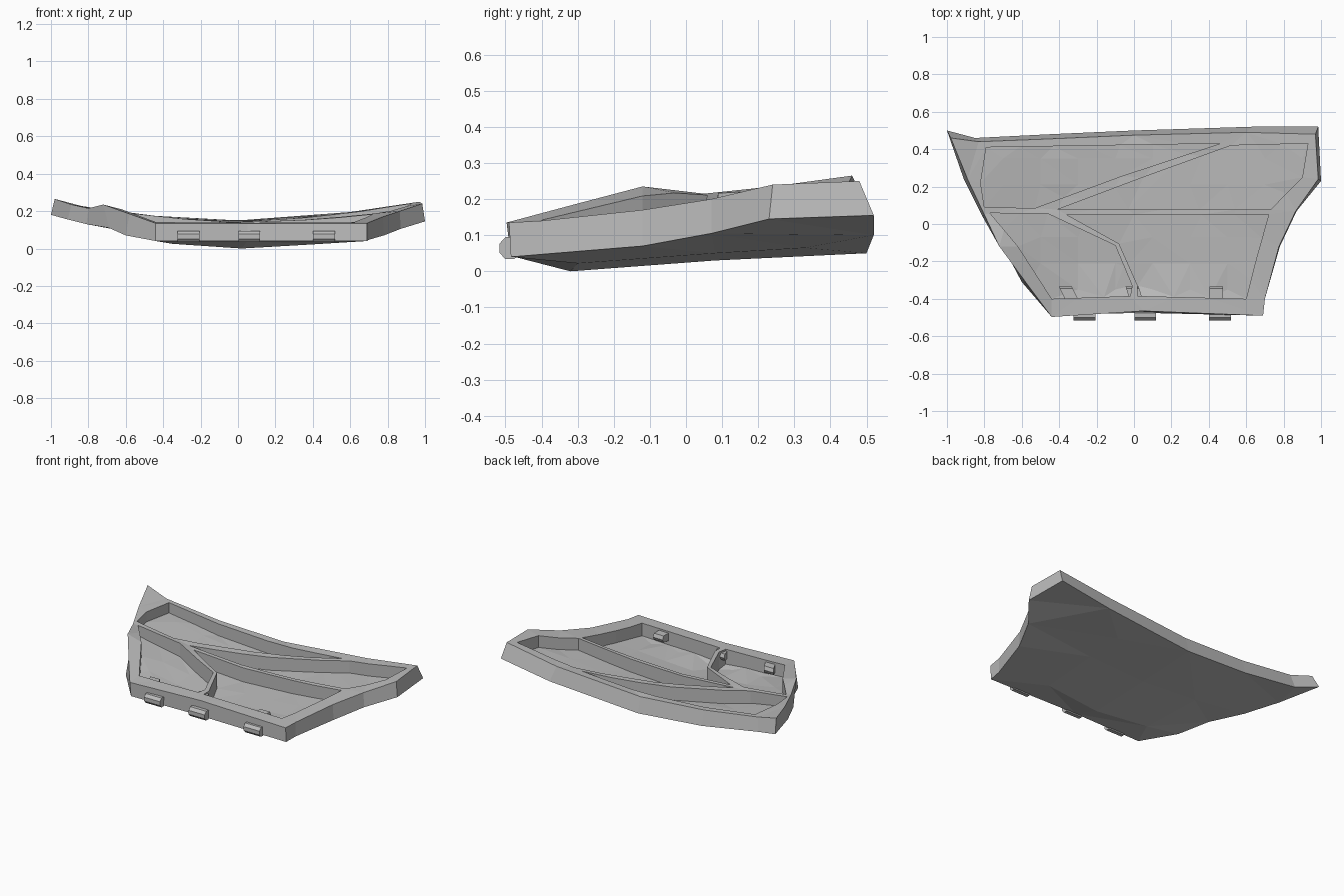
import bpy, bmesh, math
from mathutils import Vector
from mathutils.bvhtree import BVHTree
from mathutils.geometry import delaunay_2d_cdt

if "Cube" in bpy.data.objects:
    bpy.data.objects.remove(bpy.data.objects["Cube"])

grey = bpy.data.materials.new("plain grey")
grey.diffuse_color = (0.5, 0.5, 0.5, 1)
grey.use_nodes = True
grey.node_tree.nodes["Principled BSDF"].inputs["Base Color"].default_value = grey.diffuse_color

# Outer edge of the underside and of the rim, point for point
LOW = [(-.44, -.485, .04), (.05, -.475, .04), (.69, -.485, .04), (.70, -.40, .047), (.78, -.12, .07),
       (.87, .07, .105), (1.0, .23, .145), (.985, .52, .155), (.63, .52, .10), (0, .50, .05),
       (-.45, .48, .08), (-.85, .46, .14), (-1, .50, .18), (-.91, .24, .155), (-.81, .04, .13),
       (-.69, -.14, .11), (-.60, -.31, .07)]
TOP = [(-.44, -.497, .135), (.05, -.465, .135), (.69, -.49, .135), (.70, -.40, .14), (.775, -.12, .17),
       (.865, .07, .20), (.985, .24, .24), (.97, .48, .25), (.60, .49, .195), (0, .475, .15),
       (-.45, .455, .175), (-.83, .44, .225), (-.98, .46, .265), (-.89, .24, .235), (-.80, .05, .215),
       (-.72, -.12, .235), (-.58, -.31, .185)]
LOW_MID = [(.02, -.32, 0), (0, .08, .03), (.4, .08, .05), (-.4, .08, .055), (.4, -.3, .022),
           (-.35, -.3, .025), (.4, .33, .065)]
TOP_MID = [(0, .08, .14), (.4, .08, .155), (-.4, .08, .165), (.4, .33, .165)]
POCKETS = [
    [(-.80, .09), (-.53, .085), (-.07, .255), (.46, .43), (-.79, .41), (-.82, .22)],
    [(-.41, .077), (.73, .077), (.90, .25), (.93, .43), (.52, .42), (.05, .25)],
    [(.02, -.385), (.60, -.40), (.65, -.20), (.72, .05), (-.36, .05), (-.08, -.105), (.02, -.33)],
    [(-.77, .058), (-.62, -.12), (-.44, -.40), (-.02, -.385), (-.01, -.33), (-.10, -.115), (-.46, .055)],
]


def inside(p, loop):
    hit = False
    for a, b in zip(loop, loop[1:] + loop[:1]):
        if (a[1] > p[1]) != (b[1] > p[1]):
            if p[0] < (b[0] - a[0]) * (p[1] - a[1]) / (b[1] - a[1]) + a[0]:
                hit = not hit
    return hit


def divide(loop, step=.2):
    out = []
    for a, b in zip(loop, loop[1:] + loop[:1]):
        n = max(1, math.ceil(math.dist(a, b) / step))
        out += [(a[0] + (b[0] - a[0]) * i / n, a[1] + (b[1] - a[1]) * i / n) for i in range(n)]
    return out


def fill(outline, holes=(), extra=()):
    """Flat triangles filling an outline around holes."""
    pts, edges = [], []
    for loop in [outline, *holes]:
        s, n = len(pts), len(loop)
        pts += [Vector(p[:2]) for p in loop]
        edges += [(s + i, s + (i + 1) % n) for i in range(n)]
    pts += [Vector(p[:2]) for p in extra]
    vs, _, fs, *_ = delaunay_2d_cdt(pts, edges, [], 0, 1e-6)
    tris = []
    for f in fs:
        c = sum((vs[i] for i in f), Vector((0, 0))) / len(f)
        if inside(c, outline) and not any(inside(c, h) for h in holes):
            tris.append([tuple(vs[i]) for i in f])
    return tris


def height_of(outline, mids):
    """Height function of a faceted sheet through the given points."""
    z = {(round(p[0], 4), round(p[1], 4)): p[2] for p in outline + mids}
    verts, faces = [], []
    for t in fill(outline, extra=mids):
        faces.append(list(range(len(verts), len(verts) + len(t))))
        verts += [Vector((x, y, z[(round(x, 4), round(y, 4))])) for x, y in t]
    tree = BVHTree.FromPolygons(verts, faces)

    def height(x, y):
        for k in (1, .999, .99, .98, .96, .93, .9):
            loc = tree.ray_cast(Vector((x * k, y * k, 2)), Vector((0, 0, -1)))[0]
            if loc:
                return loc.z
        return tree.find_nearest(Vector((x, y, .1)))[0].z
    return height


low_z = height_of(LOW, LOW_MID)
top_z = height_of(TOP, TOP_MID)


def floor_z(x, y):
    return low_z(x, y) + .02


def finish(bm, name):
    bmesh.ops.recalc_face_normals(bm, faces=bm.faces)
    me = bpy.data.meshes.new(name)
    bm.to_mesh(me)
    bm.free()
    me.materials.append(grey)
    ob = bpy.data.objects.new(name, me)
    bpy.context.collection.objects.link(ob)
    return ob


# Curved panel with sunk pockets
bm = bmesh.new()


def sheet(tris, h):
    for t in tris:
        bm.faces.new([bm.verts.new((x, y, h(x, y))) for x, y in t])


def wall(loop_a, ha, loop_b, hb):
    n = len(loop_a)
    for i in range(n):
        j = (i + 1) % n
        quad = [(loop_a[i], ha), (loop_a[j], ha), (loop_b[j], hb), (loop_b[i], hb)]
        bm.faces.new([bm.verts.new((p[0], p[1], h(p[0], p[1]))) for p, h in quad])


pockets = [divide(p) for p in POCKETS]
sheet(fill(LOW, extra=LOW_MID), low_z)
sheet(fill(TOP, pockets), top_z)
wall(LOW, low_z, TOP, top_z)
grid = [(-.9 + .2 * i, -.35 + .14 * j) for i in range(10) for j in range(6)]
for p in pockets:
    sheet(fill(p, extra=[g for g in grid if inside(g, p)]), floor_z)
    wall(p, floor_z, p, top_z)
bmesh.ops.remove_doubles(bm, verts=bm.verts, dist=1e-5)
finish(bm, "panel")


# Hinge knuckles on the front edge and slanted clips behind it
def prism(name, profile, x0, x1, shear=0):
    bm = bmesh.new()
    ends = [[bm.verts.new((x + shear * (y + .4), y, z)) for y, z in profile] for x in (x0, x1)]
    n = len(profile)
    bm.faces.new(ends[0])
    bm.faces.new(ends[1])
    for i in range(n):
        j = (i + 1) % n
        bm.faces.new([ends[0][i], ends[0][j], ends[1][j], ends[1][i]])
    finish(bm, name)


knuckle = [(-.488 + .031 * math.cos(math.radians(22.5 + 45 * i)),
            .064 + .033 * math.sin(math.radians(22.5 + 45 * i))) for i in range(8)]
clip = [(-.41, .075), (-.345, .085), (-.335, .105), (-.345, .128), (-.41, .128)]
for i, (kx, cx, shear) in enumerate([(-.265, -.335, -.5), (.06, .01, -.3), (.46, .44, 0)]):
    prism(f"hinge_knuckle_{i + 1}", knuckle, kx - .058, kx + .058)
    prism(f"hinge_clip_{i + 1}", clip, cx - .035, cx + .035, shear)
